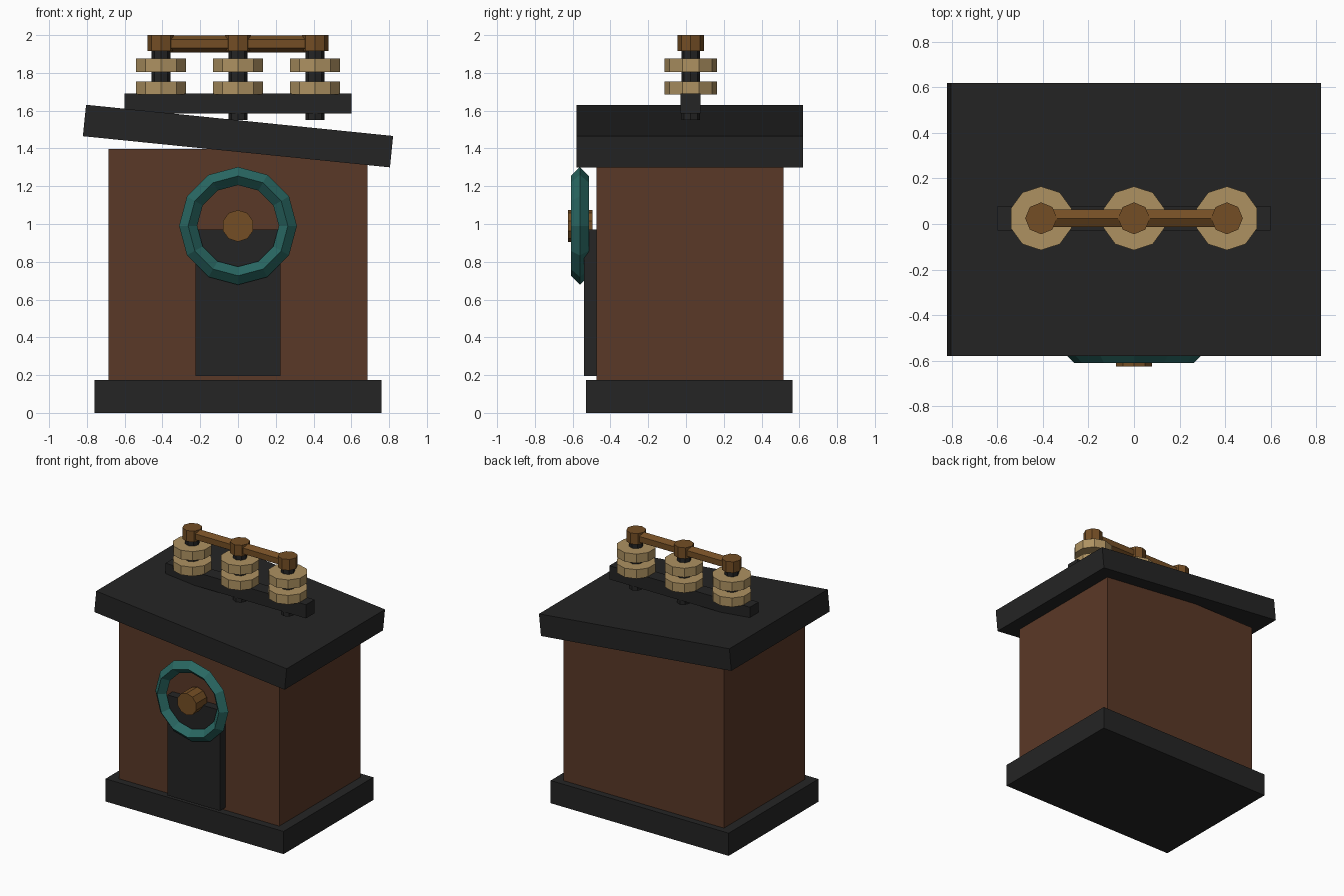
import bpy, math

if "Cube" in bpy.data.objects:
    bpy.data.objects.remove(bpy.data.objects["Cube"])


def material(name, rgb):
    m = bpy.data.materials.new(name)
    m.diffuse_color = (*rgb, 1.0)
    m.use_nodes = True
    m.node_tree.nodes["Principled BSDF"].inputs["Base Color"].default_value = m.diffuse_color
    return m


IRON = material("dark_iron", (0.018, 0.018, 0.018))
RUST = material("rust_brown", (0.102, 0.040, 0.020))
TEAL = material("teal_paint", (0.022, 0.138, 0.124))
BRASS = material("aged_brass", (0.175, 0.076, 0.018))
BONE = material("bone_ceramic", (0.420, 0.285, 0.120))


def finish(name, mat):
    o = bpy.context.object
    o.name = name
    o.data.name = name
    o.data.materials.append(mat)
    return o


def box(name, mat, x, y, z, rot=(0, 0, 0)):
    """Box from (min, max) ranges, turned about its centre."""
    r = (x, y, z)
    bpy.ops.mesh.primitive_cube_add(size=1, location=[(a + b) / 2 for a, b in r], rotation=rot)
    o = finish(name, mat)
    o.scale = [b - a for a, b in r]
    return o


def cyl(name, mat, sides, radius, length, loc, rot=(0, 0, 0)):
    bpy.ops.mesh.primitive_cylinder_add(vertices=sides, radius=radius, depth=length,
                                        location=loc, rotation=rot)
    return finish(name, mat)


# Cabinet: plinth, body and tilted lid
box("plinth", IRON, (-0.76, 0.76), (-0.53, 0.565), (0, 0.175))
box("cabinet_body", RUST, (-0.685, 0.685), (-0.475, 0.515), (0.17, 1.397))
box("tilted_lid", IRON, (-0.817, 0.817), (-0.58, 0.62), (1.382, 1.549),
    (0, math.radians(5.8), 0))

# Front door with handwheel
box("door_panel", IRON, (-0.225, 0.225), (-0.54, -0.47), (0.195, 0.97))
bpy.ops.mesh.primitive_torus_add(major_segments=12, minor_segments=4, major_radius=0.264,
                                 minor_radius=0.048, location=(0, -0.562, 0.99),
                                 rotation=(math.pi / 2, 0, 0))
finish("handwheel_rim", TEAL)
cyl("handwheel_hub", BRASS, 10, 0.084, 0.13, (0, -0.56, 0.99), (math.pi / 2, 0, 0))

# Insulator row on the lid
Y = 0.025
box("insulator_rail", IRON, (-0.6, 0.6), (Y - 0.053, Y + 0.053), (1.585, 1.69))
for i, x in enumerate((-0.408, 0, 0.408), 1):
    cyl(f"insulator_post_{i}", IRON, 8, 0.05, 0.38, (x, Y, 1.74))
    for j, z in enumerate((1.72, 1.84), 1):
        cyl(f"insulator_disc_{i}_{j}", BONE, 10, 0.14, 0.07, (x, Y, z))
    cyl(f"terminal_cap_{i}", BRASS, 8, 0.07, 0.085, (x, Y, 1.9575))

# Bar joining the caps, ridge upward
cyl("connecting_bar", BRASS, 6, 0.045, 0.80, (0, Y, 1.954),
    (math.pi / 2, 0, math.pi / 2))
